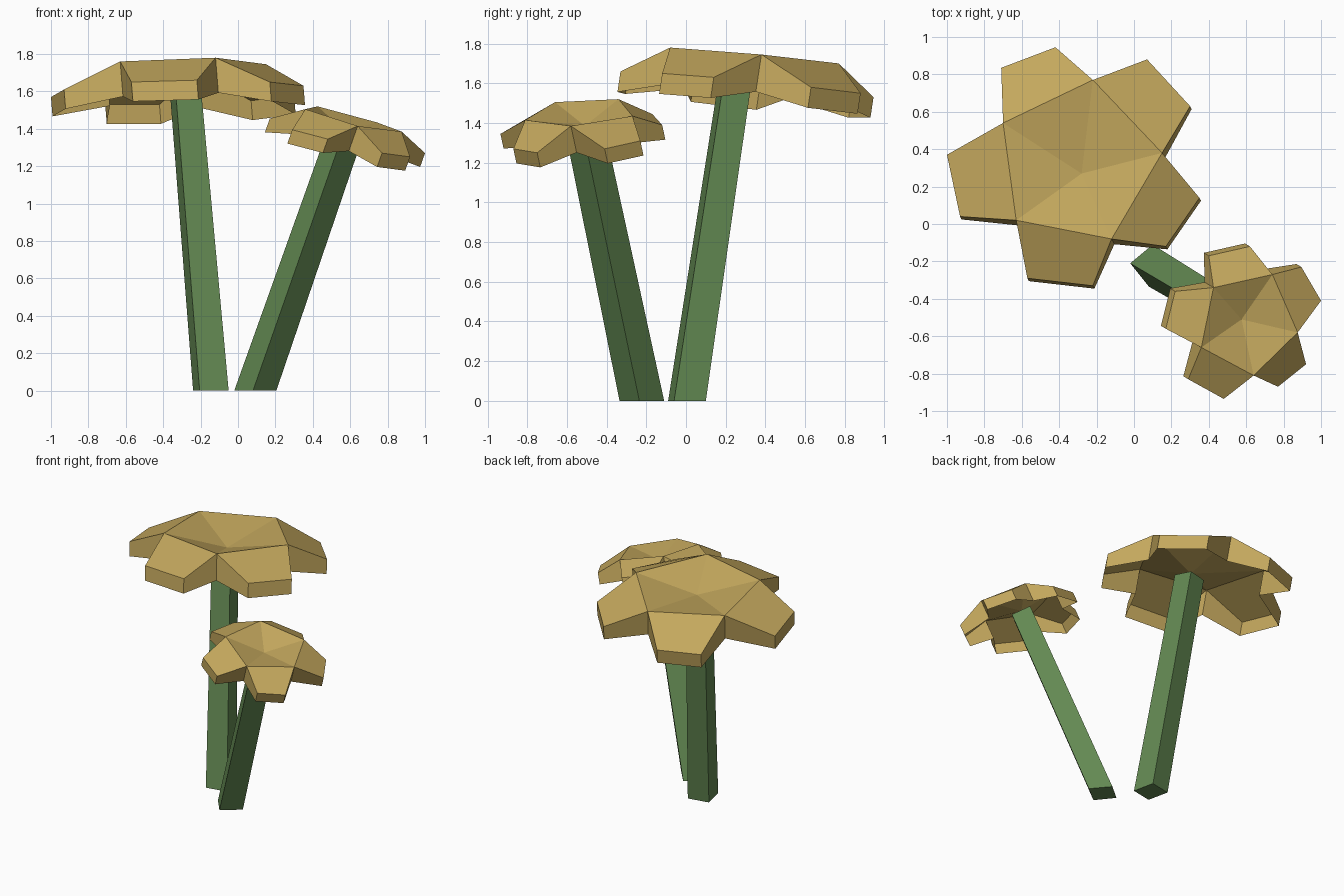
import bpy
import bmesh
from mathutils import Vector

starter = bpy.data.objects.get("Cube")
if starter:
    bpy.data.objects.remove(starter, do_unlink=True)


def make_material(name, colour):
    material = bpy.data.materials.new(name)
    material.use_nodes = True
    material.diffuse_color = (*colour, 1)
    shader = next(n for n in material.node_tree.nodes if n.type == "BSDF_PRINCIPLED")
    shader.inputs["Base Color"].default_value = (*colour, 1)
    return material


cap_tan = make_material("cap_tan", (0.55, 0.39, 0.11))
stem_green = make_material("stem_green", (0.125, 0.25, 0.085))


def finish_object(name, bm, material):
    mesh = bpy.data.meshes.new(name)
    bm.to_mesh(mesh)
    bm.free()
    mesh.materials.append(material)
    for polygon in mesh.polygons:
        polygon.use_smooth = False
    item = bpy.data.objects.new(name, mesh)
    bpy.context.collection.objects.link(item)
    return item


def make_head(name, centre, axis, rim, tips, tip_depth, notch_depth):
    """Dished five-sided centre, five drooping lobes and an open skirt."""
    bm = bmesh.new()
    middle = bm.verts.new(centre)
    rim_top = [bm.verts.new(p) for p in rim]
    tip_top = [bm.verts.new(p) for p in tips]
    rim_low = [bm.verts.new(Vector(p) - axis * notch_depth) for p in rim]
    tip_low = [bm.verts.new(Vector(p) - axis * tip_depth) for p in tips]
    count = len(rim)
    for i in range(count):
        j = (i + 1) % count
        a, b = 2 * i, 2 * i + 1
        # Dish facet and lobe top
        bm.faces.new((middle, rim_top[i], rim_top[j]))
        bm.faces.new((rim_top[i], tip_top[a], tip_top[b], rim_top[j]))
        # Skirt around the lobe
        top = (rim_top[i], tip_top[a], tip_top[b], rim_top[j])
        low = (rim_low[i], tip_low[a], tip_low[b], rim_low[j])
        for k in range(len(top) - 1):
            bm.faces.new((top[k], low[k], low[k + 1], top[k + 1]))
    return finish_object(name, bm, cap_tan)


def make_stem(name, base, top_centre, axis, taper):
    """Leaning square stem, cut level at the ground and square at the top."""
    bm = bmesh.new()
    middle = sum((Vector((x, y, 0)) for x, y in base), Vector()) / len(base)
    low, high = [], []
    for x, y in base:
        corner = Vector((x, y, 0))
        offset = (corner - middle) * taper
        offset -= axis * offset.dot(axis)
        low.append(bm.verts.new(corner))
        high.append(bm.verts.new(Vector(top_centre) + offset))
    bm.faces.new(low)
    bm.faces.new(high)
    for i in range(len(base)):
        j = (i + 1) % len(base)
        bm.faces.new((low[i], low[j], high[j], high[i]))
    bmesh.ops.recalc_face_normals(bm, faces=bm.faces)
    return finish_object(name, bm, stem_green)


# Tall plant
tall_axis = Vector((-0.08, 0.15, 1)).normalized()
make_head(
    "large_head", (-0.28, 0.27, 1.65), tall_axis,
    rim=[(-0.22, 0.77, 1.7), (-0.7, 0.54, 1.71), (-0.63, 0.02, 1.76),
         (-0.12, -0.08, 1.78), (0.15, 0.38, 1.745)],
    tips=[(-0.42, 0.945, 1.53), (-0.71, 0.835, 1.53),
          (-1, 0.37, 1.57), (-0.93, 0.04, 1.61),
          (-0.57, -0.29, 1.65), (-0.22, -0.33, 1.66),
          (0.17, -0.12, 1.65), (0.35, 0.14, 1.63),
          (0.3, 0.63, 1.58), (0.07, 0.88, 1.55)],
    tip_depth=0.105, notch_depth=0.19)
make_stem(
    "large_stem",
    [(-0.205, -0.09), (-0.05, -0.06), (-0.085, 0.1), (-0.24, 0.07)],
    (-0.283, 0.25, 1.63), tall_axis, taper=0.88)

# Short plant
short_axis = Vector((0.33, -0.2, 0.93)).normalized()
make_head(
    "small_head", (0.575, -0.51, 1.385), short_axis,
    rim=[(0.74, -0.27, 1.435), (0.425, -0.34, 1.52), (0.36, -0.66, 1.505),
         (0.64, -0.81, 1.415), (0.875, -0.58, 1.385)],
    tips=[(0.62, -0.12, 1.39), (0.4, -0.17, 1.445),
          (0.22, -0.36, 1.46), (0.17, -0.56, 1.455),
          (0.29, -0.83, 1.395), (0.48, -0.935, 1.345),
          (0.77, -0.87, 1.27), (0.92, -0.75, 1.25),
          (1, -0.41, 1.27), (0.895, -0.23, 1.31)],
    tip_depth=0.08, notch_depth=0.145)
make_stem(
    "small_stem",
    [(-0.02, -0.21), (0.08, -0.335), (0.205, -0.235), (0.1, -0.11)],
    (0.567, -0.508, 1.36), short_axis, taper=0.9)
